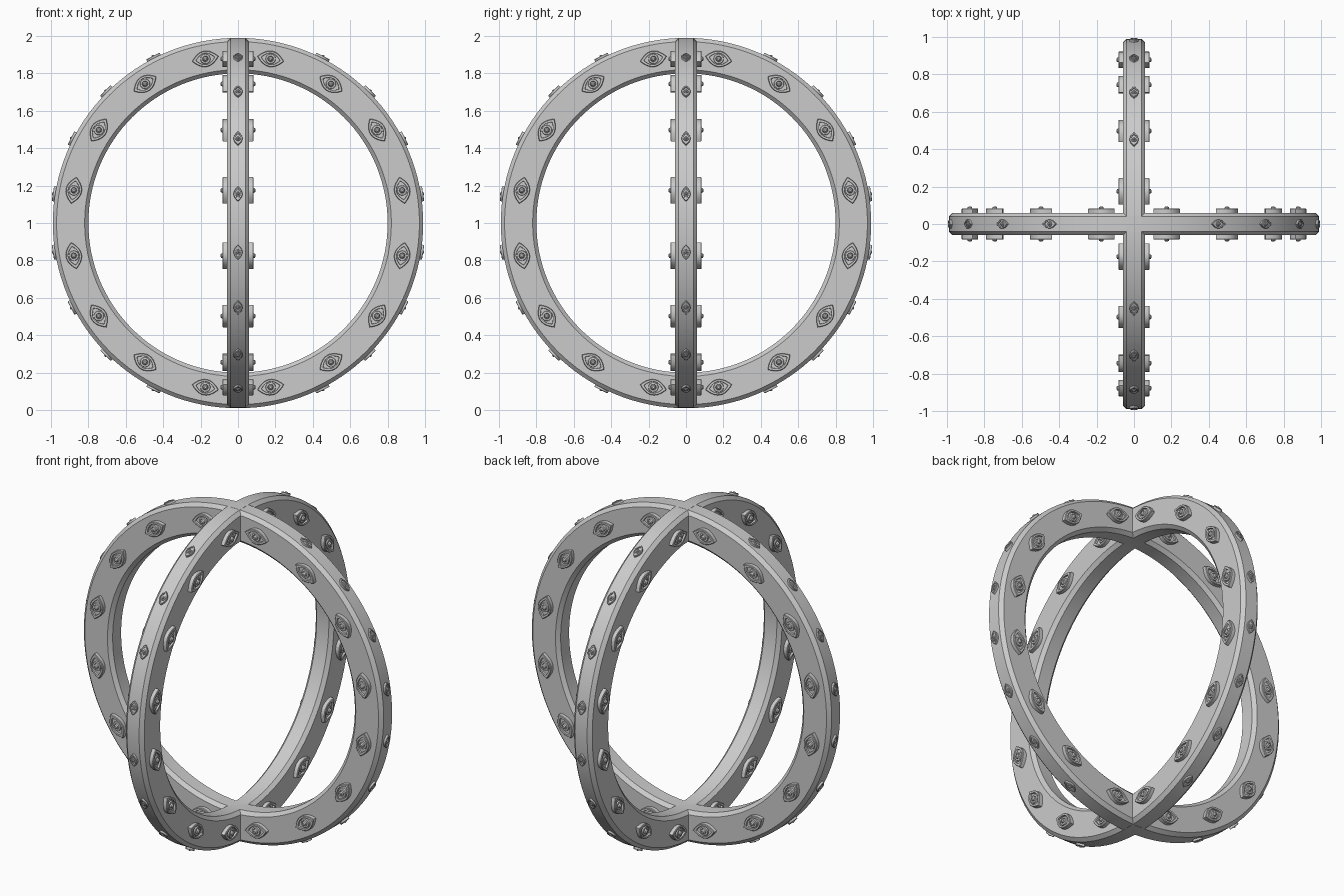
import bpy, bmesh
from math import sin, cos, pi, radians
from mathutils import Matrix, Vector

cube = bpy.data.objects.get("Cube")
if cube:
    bpy.data.objects.remove(cube, do_unlink=True)

grey = bpy.data.materials.new("plain grey")
grey.use_nodes = True
GREY = (0.6, 0.6, 0.6, 1)
grey.diffuse_color = GREY
grey.node_tree.nodes["Principled BSDF"].inputs["Base Color"].default_value = GREY

OUTER, INNER, HALF, CHAMFER = 0.99, 0.80, 0.06, 0.02
MIDDLE = (OUTER + INNER) / 2
CENTRE = Vector((0, 0, 1))


def finish(bm, name, turn):
    bmesh.ops.recalc_face_normals(bm, faces=bm.faces)
    bm.transform(Matrix.Rotation(turn, 4, 'Z'))
    mesh = bpy.data.meshes.new(name)
    bm.to_mesh(mesh)
    bm.free()
    mesh.materials.append(grey)
    obj = bpy.data.objects.new(name, mesh)
    bpy.context.collection.objects.link(obj)
    bpy.ops.object.select_all(action='DESELECT')
    obj.select_set(True)
    bpy.context.view_layer.objects.active = obj
    bpy.ops.object.shade_smooth_by_angle(angle=radians(30))


def skin(bm, loops, closed=False):
    """Join consecutive vertex loops with quads."""
    count = len(loops[0])
    pairs = list(zip(loops, loops[1:])) + ([(loops[-1], loops[0])] if closed else [])
    for a, b in pairs:
        for i in range(count):
            j = (i + 1) % count
            bm.faces.new((a[i], a[j], b[j], b[i]))


def radial(angle):
    return Vector((cos(angle), 0, sin(angle)))


def make_ring(name, turn, segments=128):
    """Chamfered rectangular section swept round a circle."""
    c = CHAMFER
    half = [(INNER, HALF - c), (INNER + c, HALF), (OUTER - c, HALF), (OUTER, HALF - c)]
    section = half + [(r, -y) for r, y in reversed(half)]
    bm = bmesh.new()
    loops = []
    for i in range(segments):
        d = radial(2 * pi * i / segments)
        loops.append([bm.verts.new(CENTRE + d * r + Vector((0, y, 0))) for r, y in section])
    skin(bm, loops, closed=True)
    finish(bm, name, turn)


# Eye outline steps: kind, half length, half width, height
EYE = [
    ("lid", 0.072, 0.043, -0.004), ("lid", 0.072, 0.043, 0.021),
    ("lid", 0.068, 0.040, 0.024), ("lid", 0.052, 0.031, 0.024),
    ("lid", 0.050, 0.030, 0.014), ("iris", 0.027, 0.027, 0.014),
    ("iris", 0.025, 0.025, 0.022), ("iris", 0.016, 0.016, 0.023),
    ("iris", 0.014, 0.014, 0.018), ("iris", 0.012, 0.012, 0.029),
    ("iris", 0.006, 0.006, 0.034),
]


def add_eye(bm, place, along, across, out, size, steps=28):
    loops = []
    for kind, length, width, height in EYE:
        loop = []
        for i in range(steps):
            t = 2 * pi * i / steps
            v = sin(t) * (abs(sin(t)) if kind == "lid" else 1)
            p = along * length * cos(t) + across * width * v + out * height
            loop.append(bm.verts.new(place + p * size))
        loops.append(loop)
    skin(bm, loops)
    bm.faces.new(loops[-1])


def make_side_eyes(name, turn):
    bm = bmesh.new()
    for i in range(16):
        angle = radians(11.25 + 22.5 * i)
        d, along = radial(angle), radial(angle + pi / 2)
        for side in (-1, 1):
            out = Vector((0, side, 0))
            add_eye(bm, CENTRE + d * MIDDLE + out * HALF, along, d, out, 1)
    finish(bm, name, turn)


def make_rim_eyes(name, turn):
    # Spaced evenly, leaving the crossings at top and bottom bare
    bm = bmesh.new()
    for i in range(20):
        angle = radians(9 + 18 * i)
        d = radial(angle)
        if abs(d.z) > 0.95:
            continue
        add_eye(bm, CENTRE + d * (OUTER - 0.001), radial(angle + pi / 2), Vector((0, 1, 0)), d, 0.55)
    finish(bm, name, turn)


# Two identical rings crossing at right angles
for label, turn in (("front", 0), ("side", pi / 2)):
    make_ring(label + "_ring", turn)
    make_side_eyes(label + "_ring_face_eyes", turn)
    make_rim_eyes(label + "_ring_rim_eyes", turn)
